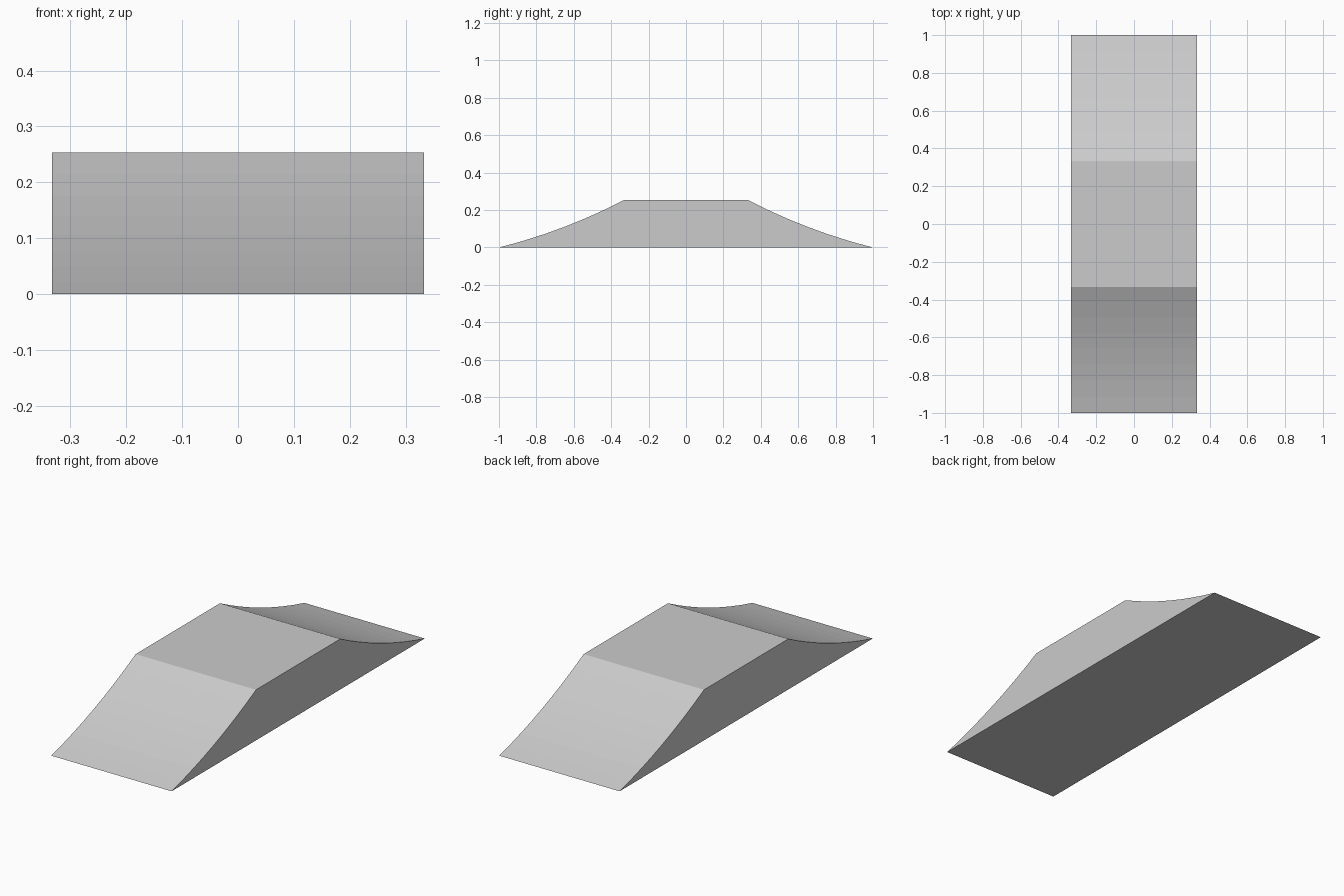
import bpy
import bmesh
import math

cube = bpy.data.objects.get("Cube")
if cube:
    bpy.data.objects.remove(cube, do_unlink=True)

HALF_WIDTH, HALF_LENGTH = 0.333, 1.0
DECK_HALF, HEIGHT = 0.333, 0.253
SAG, SEGMENTS = 0.021, 8

# Concrete material
grey = bpy.data.materials.new("concrete_grey")
grey.use_nodes = True
colour = (0.6, 0.6, 0.6, 1)
grey.diffuse_color = colour
grey.node_tree.nodes["Principled BSDF"].inputs["Base Color"].default_value = colour


def ramp_curve():
    """Concave circular arc from the ground up to the deck edge, as (y, z)."""
    run = HALF_LENGTH - DECK_HALF
    chord = math.hypot(run, HEIGHT)
    radius = chord ** 2 / (8 * SAG) + SAG / 2
    half = math.asin(chord / 2 / radius)
    slope = math.atan2(HEIGHT, run)
    start = slope - half
    points = []
    for i in range(SEGMENTS + 1):
        a = start + 2 * half * i / SEGMENTS
        points.append((-HALF_LENGTH + radius * (math.sin(a) - math.sin(start)),
                       radius * (math.cos(start) - math.cos(a))))
    return points


# Side profile: front ramp, flat deck, mirrored back ramp
front = ramp_curve()
profile = front + [(-y, z) for y, z in reversed(front)]

# Extrude the profile across the width
bm = bmesh.new()
side = bm.faces.new([bm.verts.new((-HALF_WIDTH, y, z)) for y, z in profile])
extruded = bmesh.ops.extrude_face_region(bm, geom=[side], use_keep_orig=True)
moved = [v for v in extruded["geom"] if isinstance(v, bmesh.types.BMVert)]
bmesh.ops.translate(bm, verts=moved, vec=(2 * HALF_WIDTH, 0, 0))
bmesh.ops.recalc_face_normals(bm, faces=bm.faces)

mesh = bpy.data.meshes.new("double_ramp")
bm.to_mesh(mesh)
bm.free()
mesh.materials.append(grey)
ramp = bpy.data.objects.new("double_ramp", mesh)
bpy.context.collection.objects.link(ramp)
